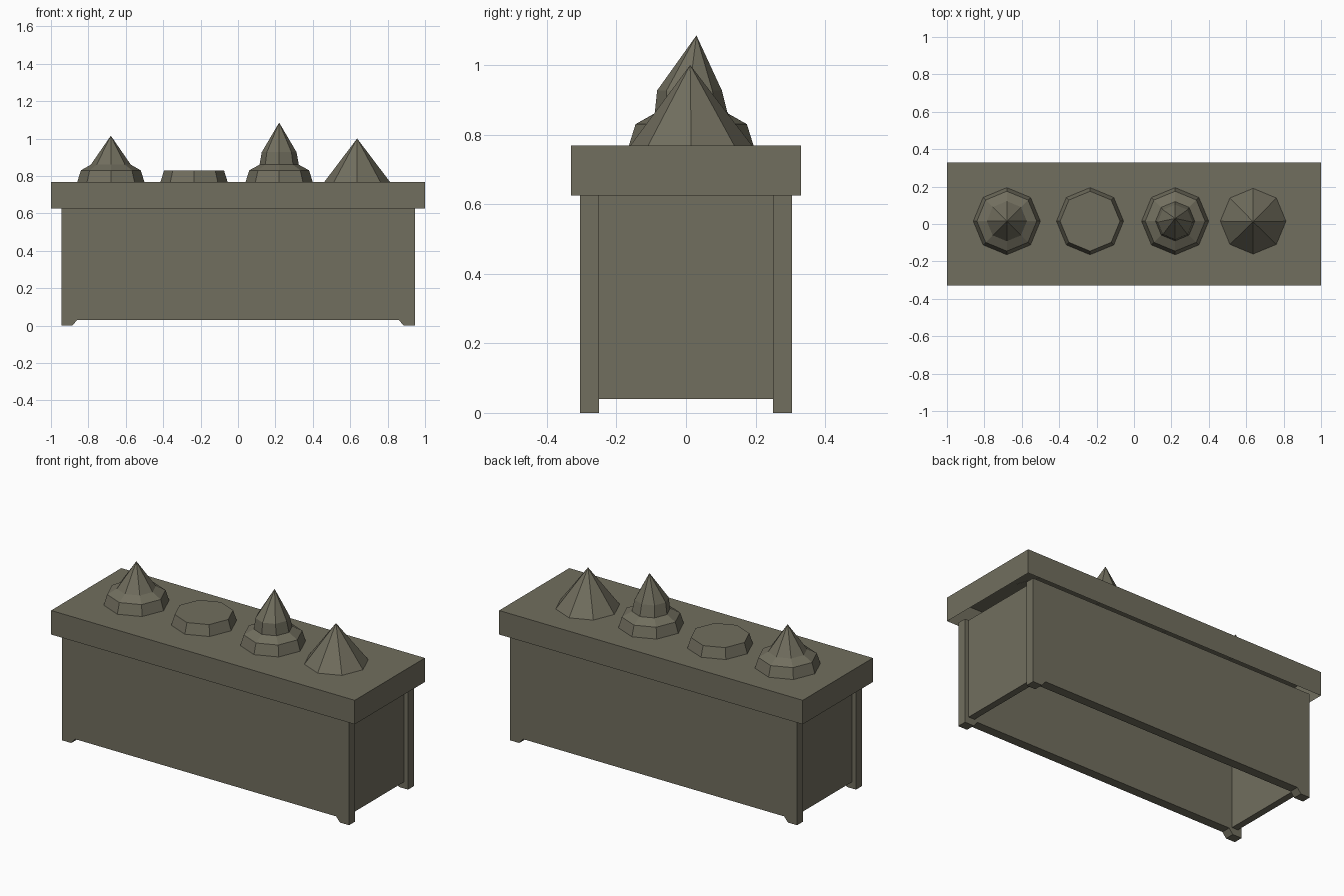
import bpy, bmesh, math
from mathutils import Vector

if "Cube" in bpy.data.objects:
    bpy.data.objects.remove(bpy.data.objects["Cube"])

stone = bpy.data.materials.new("grey_olive_stone")
stone.diffuse_color = (0.165, 0.156, 0.112, 1)
stone.use_nodes = True
stone.node_tree.nodes["Principled BSDF"].inputs["Base Color"].default_value = stone.diffuse_color


def finish(name, bm):
    bmesh.ops.recalc_face_normals(bm, faces=bm.faces[:])
    me = bpy.data.meshes.new(name)
    bm.to_mesh(me)
    bm.free()
    ob = bpy.data.objects.new(name, me)
    me.materials.append(stone)
    bpy.context.collection.objects.link(ob)
    return ob


def box(name, lo, hi, open_bottom=False):
    bm = bmesh.new()
    bmesh.ops.create_cube(bm, size=1)
    lo, hi = Vector(lo), Vector(hi)
    for v in bm.verts:
        v.co = Vector([lo[i] + (v.co[i] + 0.5) * (hi[i] - lo[i]) for i in range(3)])
    ob_faces = [f for f in bm.faces if all(abs(v.co.z - lo.z) < 1e-5 for v in f.verts)]
    if open_bottom:
        bmesh.ops.delete(bm, geom=ob_faces, context='FACES')
    return finish(name, bm)


def mound(name, x, rings, apex=None, y=0.015):
    """Stacked octagon rings (radius, z, centre y), closed by an apex (y, z) or a flat top."""
    bm = bmesh.new()
    prev = None
    for r, z, cy in rings:
        ring = [bm.verts.new((x + r * math.cos(i * math.pi / 4),
                              cy + r * math.sin(i * math.pi / 4), z)) for i in range(8)]
        if prev:
            for i in range(8):
                j = (i + 1) % 8
                bm.faces.new((prev[i], prev[j], ring[j], ring[i]))
        else:
            bm.faces.new(ring[::-1])
        prev = ring
    if apex:
        tip = bm.verts.new((x, apex[0], apex[1]))
        for i in range(8):
            bm.faces.new((prev[i], prev[(i + 1) % 8], tip))
    else:
        bm.faces.new(prev)
    return finish(name, bm)


# long front and back panels with small feet
half = [(0.945, 0.625), (0.945, 0), (0.885, 0), (0.86, 0.03)]
outline = half + [(-x, z) for x, z in reversed(half)]
for name, y0 in (("front_panel", -0.305), ("back_panel", 0.25)):
    bm = bmesh.new()
    face = bm.faces.new([bm.verts.new((x, y0, z)) for x, z in outline])
    ext = bmesh.ops.extrude_face_region(bm, geom=[face])
    for v in ext["geom"]:
        if isinstance(v, bmesh.types.BMVert):
            v.co.y += 0.055
    finish(name, bm)

# recessed end panels
box("right_end_panel", (0.88, -0.25, 0.04), (0.92, 0.25, 0.625))
box("left_end_panel", (-0.92, -0.25, 0.04), (-0.88, 0.25, 0.625))

# overhanging lid, hollow underneath
box("lid", (-1, -0.33, 0.625), (1, 0.33, 0.768), open_bottom=True)

# row of octagonal mounds on the lid
Y = 0.015
base = [(0.18, 0.766, Y), (0.16, 0.83, Y)]
mound("small_spire", -0.68, base + [(0.107, 0.86, Y)], (Y, 1.015))
mound("flat_disc", -0.235, base)
mound("tall_spire", 0.22, base + [(0.105, 0.86, Y), (0.093, 0.927, 0.01)], (0.03, 1.085))
mound("cone", 0.637, [(0.177, 0.766, Y)], (0.012, 1.0))
